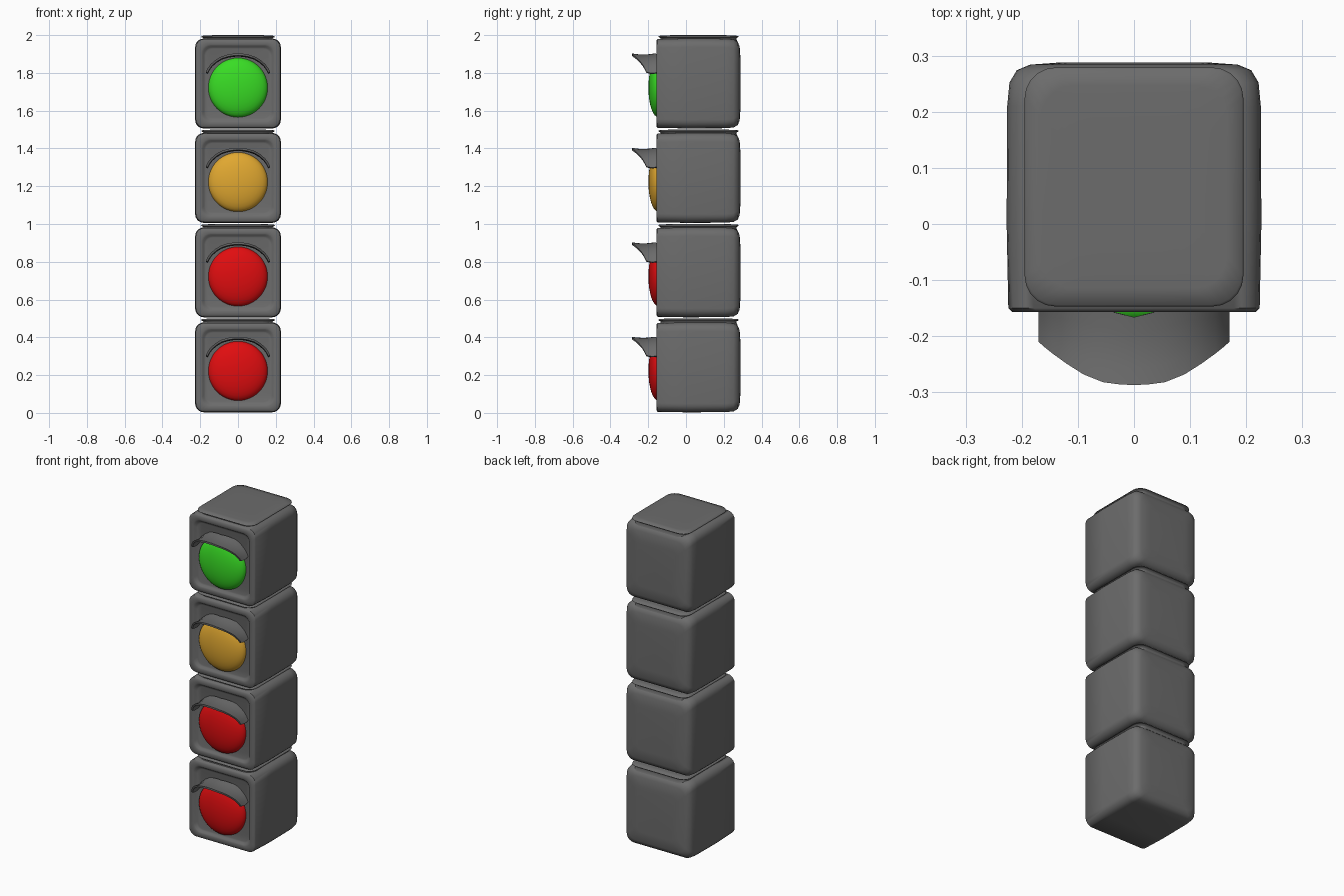
import bpy, bmesh, math
from mathutils import Vector

if "Cube" in bpy.data.objects:
    bpy.data.objects.remove(bpy.data.objects["Cube"])


def material(name, rgb):
    m = bpy.data.materials.new(name)
    m.diffuse_color = (*rgb, 1)
    m.use_nodes = True
    m.node_tree.nodes["Principled BSDF"].inputs["Base Color"].default_value = m.diffuse_color
    return m


GREY = material("housing grey", (0.15, 0.15, 0.15))
GREEN = material("green lens", (0.04, 0.72, 0.018))
AMBER = material("amber lens", (0.75, 0.39, 0.03))
RED = material("red lens", (0.75, 0.004, 0.005))


def finish(bm, name, mat, angle=50):
    bmesh.ops.recalc_face_normals(bm, faces=bm.faces)
    me = bpy.data.meshes.new(name)
    bm.to_mesh(me)
    bm.free()
    me.materials.append(mat)
    ob = bpy.data.objects.new(name, me)
    bpy.context.collection.objects.link(ob)
    bpy.ops.object.select_all(action='DESELECT')
    ob.select_set(True)
    bpy.context.view_layer.objects.active = ob
    bpy.ops.object.shade_smooth_by_angle(angle=math.radians(angle))
    return ob


def rounded_rect(hw, hh, r, seg=5):
    """Corner-rounded rectangle outline, slightly bulged along each side."""
    pts = []
    for sx, sy, a0 in ((1, 1, 0), (-1, 1, 90), (-1, -1, 180), (1, -1, 270)):
        for i in range(seg + 1):
            a = math.radians(a0 + 90 * i / seg)
            pts.append((sx * (hw - r) + r * math.cos(a), sy * (hh - r) + r * math.sin(a)))
    return pts


def loft(rings, name, mat, angle=50):
    bm = bmesh.new()
    loops = [[bm.verts.new(p) for p in ring] for ring in rings]
    n = len(loops[0])
    for a, b in zip(loops, loops[1:]):
        for i in range(n):
            bm.faces.new((a[i], a[(i + 1) % n], b[(i + 1) % n], b[i]))
    for end in (loops[0], loops[-1]):
        bm.faces.new(end)
    return finish(bm, name, mat, angle)


def housing(z0, name):
    # sections from recessed front panel, over the rim, to the rounded back
    sections = [(-0.143, 0.172, 0.184, 0.040), (-0.146, 0.180, 0.192, 0.042),
                (-0.154, 0.187, 0.199, 0.045), (-0.157, 0.195, 0.206, 0.046),
                (-0.157, 0.217, 0.227, 0.046), (-0.150, 0.224, 0.235, 0.046),
                (0.0, 0.227, 0.238, 0.046), (0.21, 0.226, 0.237, 0.046),
                (0.252, 0.222, 0.233, 0.046), (0.274, 0.209, 0.220, 0.046),
                (0.284, 0.185, 0.196, 0.042), (0.288, 0.13, 0.14, 0.036)]
    rings = [[(x, y, z0 + 0.241 + z) for x, z in rounded_rect(w, h, r)]
             for y, w, h, r in sections]
    loft(rings, name, GREY)


def neck(z0, name):
    # waisted collar on top of each housing, flaring to a softly domed plate
    sections = [(0.462, 0.190, 0.208), (0.479, 0.182, 0.200), (0.485, 0.184, 0.202),
                (0.490, 0.195, 0.213), (0.496, 0.192, 0.210), (0.4985, 0.165, 0.18),
                (0.50, 0.11, 0.12)]
    rings = [[(x, 0.066 + y, z0 + z) for x, y in rounded_rect(w, h, 0.055)]
             for z, w, h in sections]
    loft(rings, name, GREY, 60)


def lens(z0, name, mat):
    bm = bmesh.new()
    seg, steps, rad, depth = 48, 8, 0.157, 0.052
    tip = bm.verts.new((0, -0.199, z0 + 0.722))
    prev = None
    for k in range(1, steps + 1):
        t = math.pi / 2 * k / steps
        r, y = rad * math.sin(t), -0.199 + depth * (1 - math.cos(t))
        ring = [bm.verts.new((r * math.cos(2 * math.pi * i / seg), y,
                              z0 + 0.722 + r * math.sin(2 * math.pi * i / seg)))
                for i in range(seg)]
        for i in range(seg):
            j = (i + 1) % seg
            bm.faces.new((tip, ring[i], ring[j]) if prev is None
                         else (prev[i], ring[i], ring[j], prev[j]))
        prev = ring
    bm.faces.new(prev)
    finish(bm, name, mat)


def visor(z0, name):
    # arched hood: x, height and front edge for one half, mirrored
    half = [(0.170, 0.805, -0.210), (0.160, 0.825, -0.219), (0.145, 0.846, -0.231),
            (0.120, 0.868, -0.249), (0.090, 0.886, -0.268), (0.055, 0.897, -0.282),
            (0.025, 0.902, -0.286)]
    arc = half + [(0, 0.903, -0.287)] + [(-x, z, y) for x, z, y in reversed(half)]
    bm = bmesh.new()
    rows = []
    for x, z, yf in arc:
        yb = -0.166 + 0.022 * min(1, abs(x) / 0.09)
        rows.append([bm.verts.new((x, yb + (yf - yb) * t, z0 + z - 0.006 * math.sin(math.pi * t)))
                     for t in (0, 0.25, 0.5, 0.75, 1)])
    for a, b in zip(rows, rows[1:]):
        for i in range(4):
            bm.faces.new((a[i], a[i + 1], b[i + 1], b[i]))
    bmesh.ops.recalc_face_normals(bm, faces=bm.faces)
    # thicken towards the lens side
    top = list(bm.faces)
    copy = bmesh.ops.duplicate(bm, geom=list(bm.verts) + list(bm.edges) + top)
    lower = [g for g in copy['geom'] if isinstance(g, bmesh.types.BMVert)]
    centre = Vector((0, 0, z0 + 0.722))
    for v in lower:
        d = Vector((v.co.x, 0, v.co.z - centre.z)).normalized()
        v.co -= d * 0.011
    bmesh.ops.bridge_loops(bm, edges=[e for e in bm.edges if e.is_boundary])
    finish(bm, name, GREY, 45)


# four stacked signal heads, bottom to top
for i, (label, mat) in enumerate((("lower_red", RED), ("upper_red", RED),
                                  ("amber", AMBER), ("green", GREEN))):
    z = 0.5 * i
    housing(z + 0.003 * (i > 0), label + "_housing")
    neck(z, label + "_neck")
    lens(z - 0.5, label + "_lens", mat)
    visor(z - 0.5, label + "_visor")
